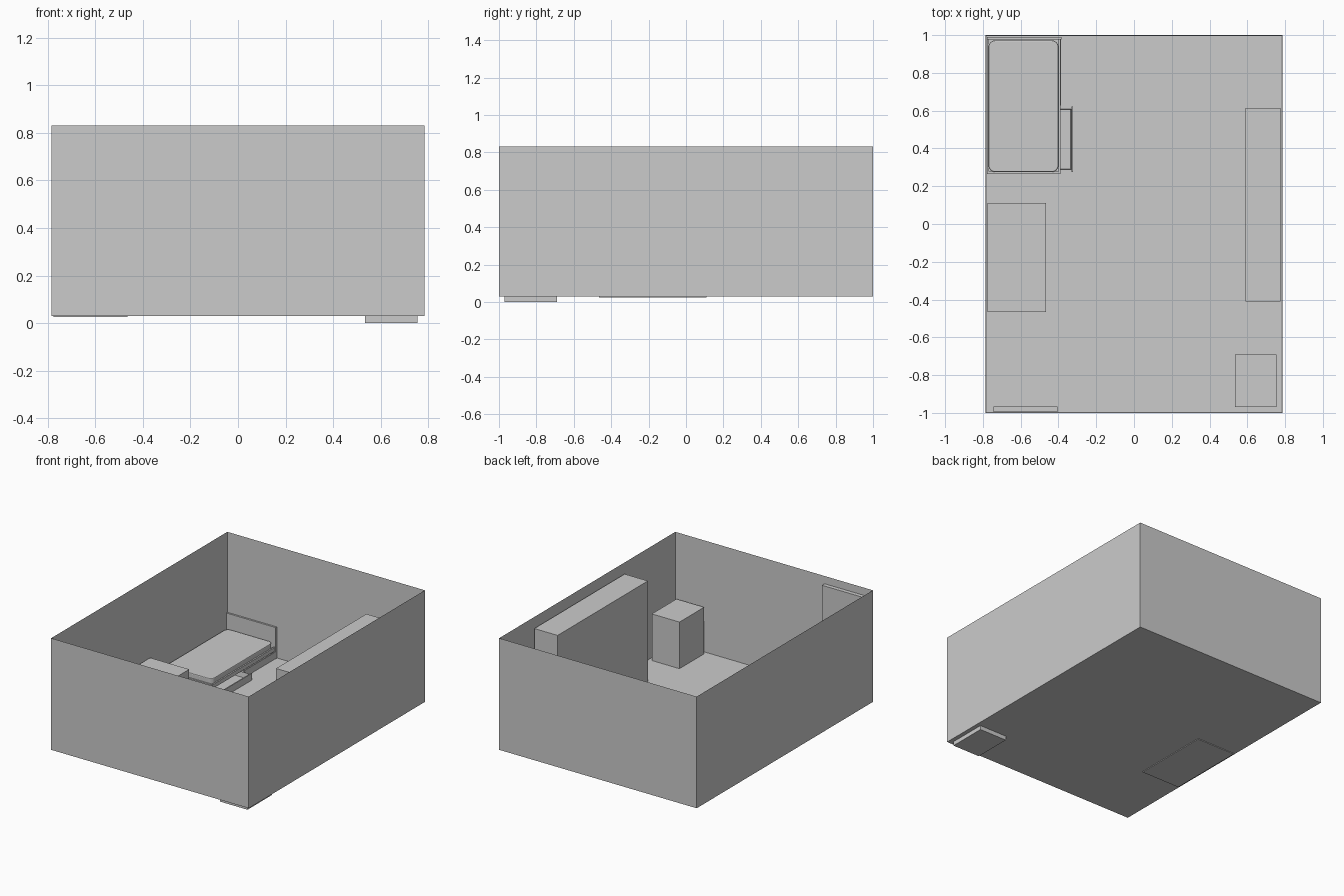
import bpy, bmesh

if "Cube" in bpy.data.objects:
    bpy.data.objects.remove(bpy.data.objects["Cube"])

FLOOR = 0.034


def box(name, x0, x1, y0, y1, z0, z1):
    """Axis-aligned box given by its limits."""
    bm = bmesh.new()
    bmesh.ops.create_cube(bm, size=1)
    for v in bm.verts:
        v.co.x *= x1 - x0
        v.co.y *= y1 - y0
        v.co.z *= z1 - z0
    me = bpy.data.meshes.new(name)
    bm.to_mesh(me)
    bm.free()
    ob = bpy.data.objects.new(name, me)
    ob.location = ((x0 + x1) / 2, (y0 + y1) / 2, (z0 + z1) / 2)
    bpy.context.collection.objects.link(ob)
    return ob


def open_tray(name, x0, x1, y0, y1, z0, z1, wall, floor):
    """Open-topped box: inset the top face and push it down."""
    ob = box(name, x0, x1, y0, y1, z0, z1)
    bm = bmesh.new()
    bm.from_mesh(ob.data)
    top = max(bm.faces, key=lambda f: f.calc_center_median().z)
    bmesh.ops.inset_region(bm, faces=[top], thickness=wall)
    for v in top.verts:
        v.co.z -= z1 - z0 - floor
    bm.normal_update()
    bm.to_mesh(ob.data)
    bm.free()
    return ob


# Room shell, open at the top
open_tray("room_shell", -0.785, 0.785, -1, 1, 0.03, 0.832, 0.007, FLOOR - 0.03)

# Plain furniture blocks and door
box("wardrobe", 0.59, 0.775, -0.41, 0.615, FLOOR - 0.002, 0.757)
box("small_cabinet", 0.535, 0.755, -0.97, -0.69, 0, 0.369)
box("desk", -0.775, -0.465, -0.465, 0.11, 0.025, 0.27)
box("door", -0.745, -0.405, -0.994, -0.965, FLOOR - 0.002, 0.78)

# Bed: headboard, frame rails and slat base
box("headboard", -0.777, -0.385, 0.977, 0.99, FLOOR, 0.26)
box("bed_foot_panel", -0.777, -0.39, 0.265, 0.277, FLOOR, 0.118)
box("bed_wall_panel", -0.777, -0.767, 0.277, 0.977, FLOOR, 0.118)
box("bed_side_rail", -0.4, -0.39, 0.277, 0.977, 0.09, 0.118)
box("bed_base", -0.767, -0.4, 0.277, 0.977, 0.092, 0.106)

# Mattress with rounded corners and soft edges
mattress = box("mattress", -0.77, -0.4, 0.275, 0.972, 0.106, 0.153)
bm = bmesh.new()
bm.from_mesh(mattress.data)
upright = [e for e in bm.edges if abs(e.verts[0].co.z - e.verts[1].co.z) > 0.01]
bmesh.ops.bevel(bm, geom=upright, offset=0.035, segments=6, profile=0.5, affect='EDGES')
bm.to_mesh(mattress.data)
bm.free()
soft = mattress.modifiers.new("soft_edge", 'BEVEL')
soft.width = 0.006
soft.segments = 2
soft.limit_method = 'ANGLE'
soft.angle_limit = 1.0

# Under-bed drawers: one pulled out, one closed
for name, y0, y1, front in (("open_drawer", 0.275, 0.622, -0.323),
                            ("closed_drawer", 0.627, 0.976, -0.386)):
    back = front - 0.35
    open_tray(name + "_box", back, front - 0.008, y0 + 0.012, y1 - 0.012,
              FLOOR + 0.003, 0.08, 0.006, 0.006)
    box(name + "_front", front - 0.008, front, y0, y1, FLOOR + 0.002, 0.085)
